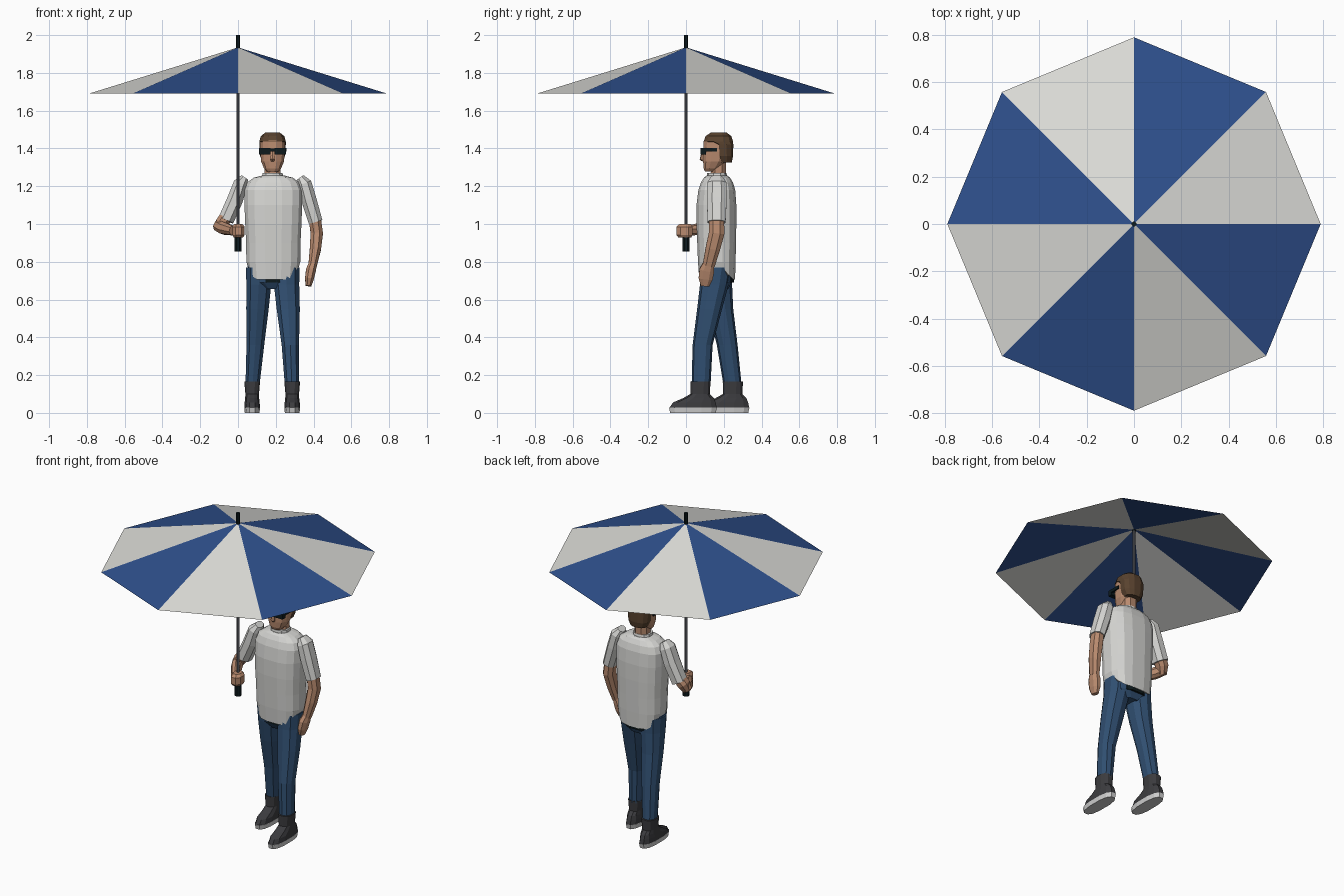
import bpy, bmesh, math
from mathutils import Vector


def mat(name, r, g, b):
    m = bpy.data.materials.new(name)
    m.diffuse_color = (r, g, b, 1)
    return m


BLUE = mat("canopy blue", .027, .078, .26)
PALE = mat("canopy white", .71, .71, .68)
SHIRT = mat("shirt white", .66, .66, .64)
SKIN = mat("skin", .49, .26, .16)
HAIR = mat("hair brown", .10, .055, .028)
JEANS = mat("denim", .030, .078, .165)
BOOT = mat("boot grey", .045, .045, .050)
SOLE = mat("sole white", .62, .62, .62)
BLACK = mat("black", .004, .010, .012)
STEEL = mat("pole grey", .14, .145, .165)


def finish(name, bm, *mats):
    bmesh.ops.recalc_face_normals(bm, faces=bm.faces)
    me = bpy.data.meshes.new(name)
    bm.to_mesh(me)
    bm.free()
    for m in mats:
        me.materials.append(m)
    ob = bpy.data.objects.new(name, me)
    bpy.context.collection.objects.link(ob)
    return ob


def skin_rings(name, rings, m):
    """Bridge rings of points and cap both ends."""
    bm = bmesh.new()
    vs = [[bm.verts.new(p) for p in ring] for ring in rings]
    n = len(vs[0])
    for a, b in zip(vs, vs[1:]):
        for i in range(n):
            j = (i + 1) % n
            bm.faces.new((a[i], a[j], b[j], b[i]))
    bm.faces.new(vs[0])
    bm.faces.new(vs[-1])
    return finish(name, bm, m)


def outline(n, p):
    """Unit superellipse, with a flat side facing front."""
    pts = []
    for i in range(n):
        a = 2 * math.pi * (i + .5) / n
        c, s = math.cos(a), math.sin(a)
        pts.append((math.copysign(abs(c) ** (2 / p), c), math.copysign(abs(s) ** (2 / p), s)))
    return pts


def loft(name, rows, m, n=10, p=2.3, hem=0):
    """Stack of level rings, each row is cx, cy, z, rx, ry; hem lifts the sides of the first ring."""
    rings = []
    for k, (cx, cy, z, rx, ry) in enumerate(rows):
        rings.append([(cx + rx * u, cy + ry * v, z + (hem * abs(u) ** 8 if k == 0 else 0))
                      for u, v in outline(n, p)])
    return skin_rings(name, rings, m)


def limb(name, rows, m, n=8):
    """Tube along a path, each row is x, y, z, width, depth."""
    pts = [Vector(r[:3]) for r in rows]
    rings = []
    for k, r in enumerate(rows):
        t = (pts[min(k + 1, len(pts) - 1)] - pts[max(k - 1, 0)]).normalized()
        v = Vector((0, 1, 0))
        v = (v - t * v.dot(t)).normalized()
        u = v.cross(t)
        rings.append([pts[k] + u * (r[3] * a) + v * (r[4] * b) for a, b in outline(n, 2.3)])
    return skin_rings(name, rings, m)


def box(name, x, y, z, m):
    return skin_rings(name, [[(x[0], y[0], h), (x[1], y[0], h), (x[1], y[1], h), (x[0], y[1], h)]
                             for h in z], m)


# Umbrella canopy: eight alternating panels, open underneath
bm = bmesh.new()
apex = bm.verts.new((0, 0, 1.935))
rim = [bm.verts.new((.79 * math.cos(i * math.pi / 4), .79 * math.sin(i * math.pi / 4), 1.69))
       for i in range(8)]
for i in range(8):
    bm.faces.new((apex, rim[i], rim[(i + 1) % 8])).material_index = i % 2
finish("canopy", bm, PALE, BLUE)

# Pole, tip and grip
loft("pole", [(0, 0, .9, .008, .008), (0, 0, 1.93, .008, .008)], STEEL, 8, 2)
loft("pole_tip", [(0, 0, 1.925, .011, .011), (0, 0, 2, .011, .011)], BLACK, 8, 2)
loft("grip", [(0, 0, .855, .021, .021), (0, 0, .955, .021, .021)], BLACK, 8, 2)

# Shirt
X = .187
loft("shirt", [(X, .165, .705, .135, .096), (X, .163, .80, .145, .101), (X, .162, .90, .146, .104),
               (X, .161, 1.0, .151, .107), (X, .161, 1.1, .155, .107), (X, .163, 1.18, .155, .099),
               (X, .164, 1.22, .140, .086), (X, .164, 1.245, .105, .070),
               (X, .164, 1.256, .062, .056)], SHIRT, 16, 2.7, hem=.07)
X = .183
loft("collar", [(X, .165, 1.235, .062, .058), (X, .163, 1.27, .055, .051)], SHIRT, 10)

# Head and neck
loft("neck", [(X, .170, 1.23, .045, .043), (X, .172, 1.34, .045, .042)], SKIN, 8)
loft("head", [(X, .130, 1.277, .030, .030), (X, .138, 1.295, .047, .046), (X, .152, 1.33, .062, .063),
              (X, .162, 1.38, .067, .073), (X, .168, 1.44, .068, .076),
              (X, .170, 1.465, .055, .060)], SKIN, 12, 2.4)
limb("nose", [(X, .094, 1.388, .007, .006), (X, .087, 1.36, .011, .010),
              (X, .084, 1.345, .013, .012), (X, .092, 1.335, .010, .008)], SKIN, 6)
loft("hair", [(X, .203, 1.325, .052, .040), (X, .199, 1.36, .068, .052), (X, .197, 1.42, .072, .055),
              (X, .171, 1.437, .072, .080), (X, .172, 1.465, .064, .070),
              (X, .173, 1.485, .038, .042)], HAIR, 12, 2.4)

# Dark glasses: two lenses, a bridge and temples
box("glasses_bridge", (X - .02, X + .02), (.076, .092), (1.383, 1.401), BLACK)
for s, side in ((-1, "right"), (1, "left")):
    xs = sorted((X + s * .010, X + s * .072))
    box(side + "_lens", xs, (.078, .105), (1.367, 1.402), BLACK)
    xs = sorted((X + s * .064, X + s * .073))
    box(side + "_temple", xs, (.095, .165), (1.383, 1.402), BLACK)

# Hanging left arm
limb("left_sleeve", [(.330, .163, 1.247, .022, .032), (.352, .163, 1.215, .040, .054),
                     (.375, .163, 1.13, .043, .056), (.411, .162, 1.01, .040, .051)], SHIRT)
limb("left_forearm", [(.405, .162, 1.04, .034, .043), (.417, .162, .95, .035, .044),
                      (.410, .142, .87, .032, .041), (.395, .120, .78, .024, .034)], SKIN)
limb("left_hand", [(.396, .121, .79, .023, .032), (.386, .110, .755, .028, .042),
                   (.378, .104, .71, .025, .040), (.373, .101, .672, .016, .024)], SKIN)

# Bent right arm holding the pole
limb("right_sleeve", [(.036, .163, 1.247, .022, .032), (.014, .163, 1.215, .040, .054),
                      (-.015, .161, 1.13, .045, .056), (-.064, .155, 1.02, .045, .051)], SHIRT)
limb("right_elbow", [(-.055, .155, 1.05, .036, .043), (-.085, .145, 1.005, .037, .040),
                     (-.100, .130, .965, .026, .028)], SKIN)
limb("right_forearm", [(-.103, .150, .990, .032, .032), (-.075, .095, .977, .034, .034),
                       (-.025, .015, .965, .026, .026)], SKIN)
loft("right_hand", [(.002, -.006, .928, .026, .036), (.003, -.008, .942, .035, .046),
                    (.003, -.008, .985, .035, .046), (.001, -.004, 1.0, .024, .032)], SKIN, 8)

# Jeans and belt
loft("hips", [(.185, .165, .655, .060, .060), (.185, .163, .69, .125, .080),
              (.185, .162, .78, .138, .088)], JEANS, 12, 2.7)
loft("belt", [(.185, .168, .690, .085, .087), (.185, .168, .725, .085, .090)], BLACK, 12, 3)
loft("left_trouser", [(.285, .080, .15, .039, .050), (.277, .088, .36, .048, .053),
                      (.266, .125, .55, .064, .066), (.257, .150, .68, .070, .076),
                      (.258, .160, .77, .071, .082)], JEANS)
loft("right_trouser", [(.077, .246, .15, .039, .048), (.092, .218, .36, .049, .055),
                       (.103, .184, .55, .062, .066), (.110, .168, .68, .069, .076),
                       (.111, .163, .77, .071, .082)], JEANS)

# Boots with pale soles
for side, x, y in (("left", .287, 0), ("right", .075, .172)):
    loft(side + "_sole", [(x, y + .037, 0, .040, .124), (x, y + .037, .028, .043, .130)],
         SOLE, 12, 2.6)
    loft(side + "_boot", [(x, y + .038, .028, .042, .128), (x, y + .044, .055, .041, .116),
                          (x, y + .066, .078, .038, .084), (x, y + .075, .100, .037, .053),
                          (x, y + .076, .165, .043, .055)], BOOT, 12, 2.5)
